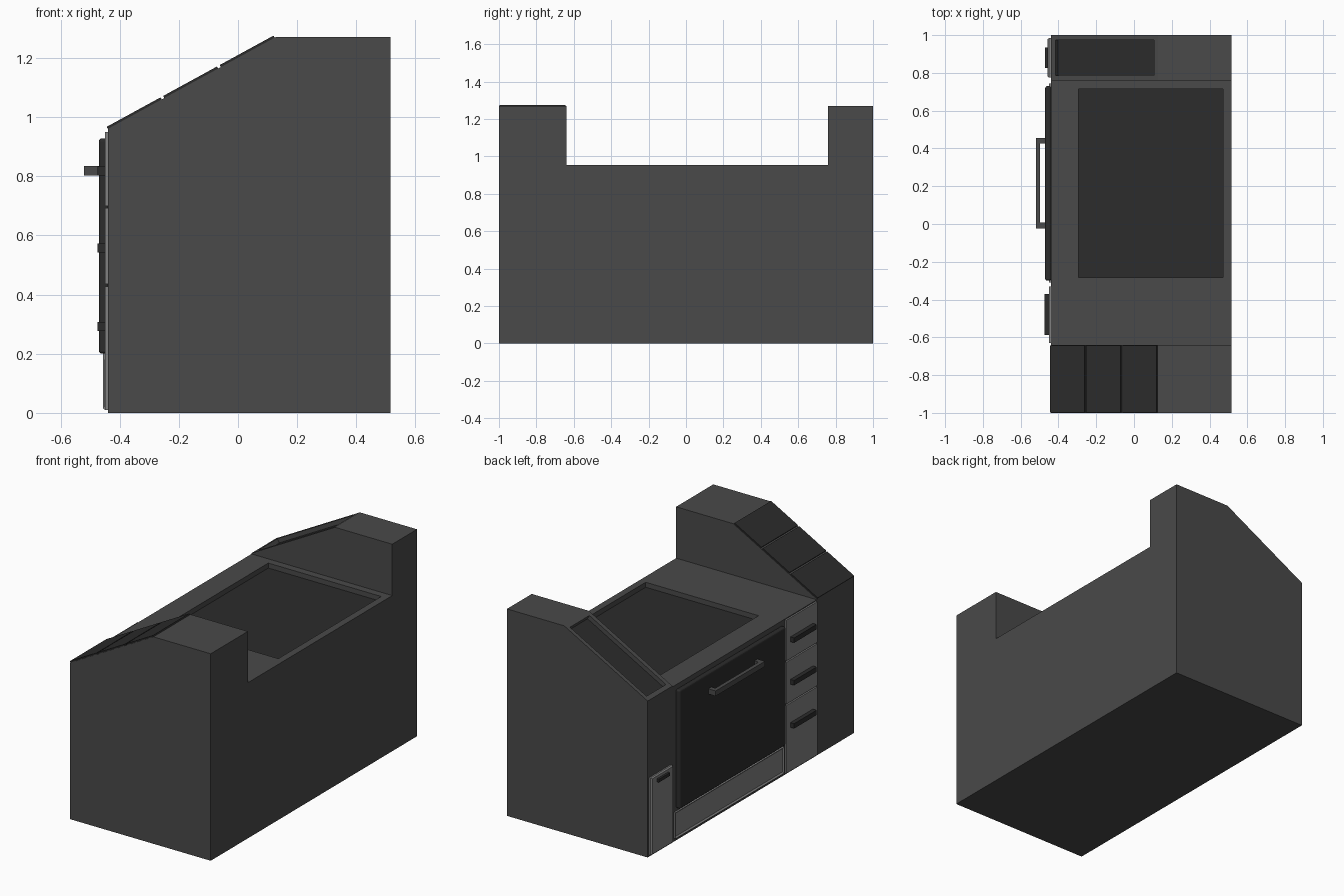
import bpy, bmesh, math
from mathutils import Vector

if "Cube" in bpy.data.objects:
    bpy.data.objects.remove(bpy.data.objects["Cube"])


def material(name, v):
    m = bpy.data.materials.new(name)
    m.diffuse_color = (v, v, v, 1)
    m.use_nodes = True
    m.node_tree.nodes["Principled BSDF"].inputs["Base Color"].default_value = m.diffuse_color
    return m


BODY = material("dark_grey", 0.067)
BLACK = material("near_black", 0.025)
STEEL = material("steel_grey", 0.22)


def finish(name, bm, mat):
    bmesh.ops.recalc_face_normals(bm, faces=bm.faces[:])
    me = bpy.data.meshes.new(name)
    bm.to_mesh(me)
    bm.free()
    ob = bpy.data.objects.new(name, me)
    bpy.context.collection.objects.link(ob)
    me.materials.append(mat)
    return ob


def box(name, x, y, z, mat, inset=None):
    """Box from (min, max) ranges; inset = (margin, depth) on the -x face."""
    bm = bmesh.new()
    bmesh.ops.create_cube(bm, size=1)
    for v in bm.verts:
        v.co = [(r[0] + r[1]) / 2 + c * (r[1] - r[0]) for r, c in zip((x, y, z), v.co)]
    if inset:
        face = min(bm.faces, key=lambda f: f.calc_center_median().x)
        bmesh.ops.inset_individual(bm, faces=[face], thickness=inset[0])
        bmesh.ops.translate(bm, verts=face.verts[:], vec=(-inset[1], 0, 0))
    return finish(name, bm, mat)


def prism(name, profile, y0, y1, mat):
    """Extrude an x/z profile along y."""
    bm = bmesh.new()
    f = bm.faces.new([bm.verts.new((px, y0, pz)) for px, pz in profile])
    ext = bmesh.ops.extrude_face_region(bm, geom=[f])["geom"]
    bmesh.ops.translate(bm, vec=(0, y1 - y0, 0),
                        verts=[g for g in ext if isinstance(g, bmesh.types.BMVert)])
    return finish(name, bm, mat)


LOW, HIGH = Vector((-0.44, 0.96)), Vector((0.127, 1.27))
DIR = (HIGH - LOW).normalized()
NRM = Vector((-DIR.y, DIR.x))


def on_slope(name, x0, x1, y0, y1, h0, h1, mat):
    """Slab lying on the sloped top, between heights h0 and h1 off the slope."""
    a, b = (LOW + DIR * ((x - LOW.x) / DIR.x) for x in (x0, x1))
    pts = [a + NRM * h0, b + NRM * h0, b + NRM * h1, a + NRM * h1]
    return prism(name, [tuple(p) for p in pts], y0, y1, mat)


# Body: one extruded profile, cut down in the middle, with two recesses
body = prism("body", [(-0.44, 0), (0.515, 0), (0.515, 1.27), tuple(HIGH), tuple(LOW)],
             -1, 1, BODY)
cutters = [
    box("middle_cutter", (-0.7, 0.7), (-0.64, 0.76), (0.955, 1.5), BODY),
    box("hob_cutter", (-0.295, 0.472), (-0.283, 0.715), (0.92, 1.1), BODY),
    on_slope("slope_cutter", -0.415, 0.105, 0.787, 0.975, -0.03, 0.08, BODY),
]
for c in cutters:
    m = body.modifiers.new(c.name, "BOOLEAN")
    m.operation, m.solver, m.object = "DIFFERENCE", "EXACT", c
    c.hide_render = True
    c.hide_set(True)

# Dark plates in the recesses
box("hob_plate", (-0.294, 0.471), (-0.282, 0.714), (0.915, 0.925), BLACK)
on_slope("slope_plate", -0.414, 0.104, 0.788, 0.974, -0.035, -0.026, BLACK)

# Three slabs on the sloped top
for i, (x0, x1) in enumerate([(-0.44, -0.258), (-0.249, -0.067), (-0.058, 0.124)]):
    on_slope(f"slope_slab_{i + 1}", x0, x1, -0.997, -0.643, -0.002, 0.008, BLACK)

# Oven door with softened edges
door = box("oven_door", (-0.47, -0.438), (-0.3, 0.73), (0.2, 0.928), BLACK)
bev = door.modifiers.new("bevel", "BEVEL")
bev.width, bev.segments = 0.01, 3

# Oven handle: U-shaped bar
bm = bmesh.new()
outline = [(-0.465, -0.023), (-0.52, -0.023), (-0.52, 0.455), (-0.465, 0.455),
           (-0.465, 0.425), (-0.497, 0.425), (-0.497, 0.007), (-0.465, 0.007)]
face = bm.faces.new([bm.verts.new((x, y, 0.803)) for x, y in outline])
ext = bmesh.ops.extrude_face_region(bm, geom=[face])["geom"]
bmesh.ops.translate(bm, vec=(0, 0, 0.032),
                    verts=[g for g in ext if isinstance(g, bmesh.types.BMVert)])
finish("oven_handle", bm, BODY)

# Drawers with bar handles
for i, (z0, z1, h) in enumerate([(0.01, 0.427, 0.277), (0.435, 0.692, 0.542), (0.7, 0.95, 0.803)]):
    box(f"drawer_{i + 1}", (-0.45, -0.438), (-0.63, -0.33), (z0, z1), STEEL)
    box(f"drawer_handle_{i + 1}", (-0.475, -0.449), (-0.588, -0.37), (h, h + 0.03), BLACK)

# Recessed kick panel under the oven
box("kick_panel", (-0.451, -0.438), (-0.31, 0.745), (0.02, 0.18), STEEL, (0.012, -0.008))

# Small raised side door and its handle
box("side_door", (-0.449, -0.438), (0.775, 0.985), (0.01, 0.485), STEEL, (0.008, 0.008))
box("side_door_handle", (-0.47, -0.456), (0.827, 0.935), (0.443, 0.463), BLACK)
